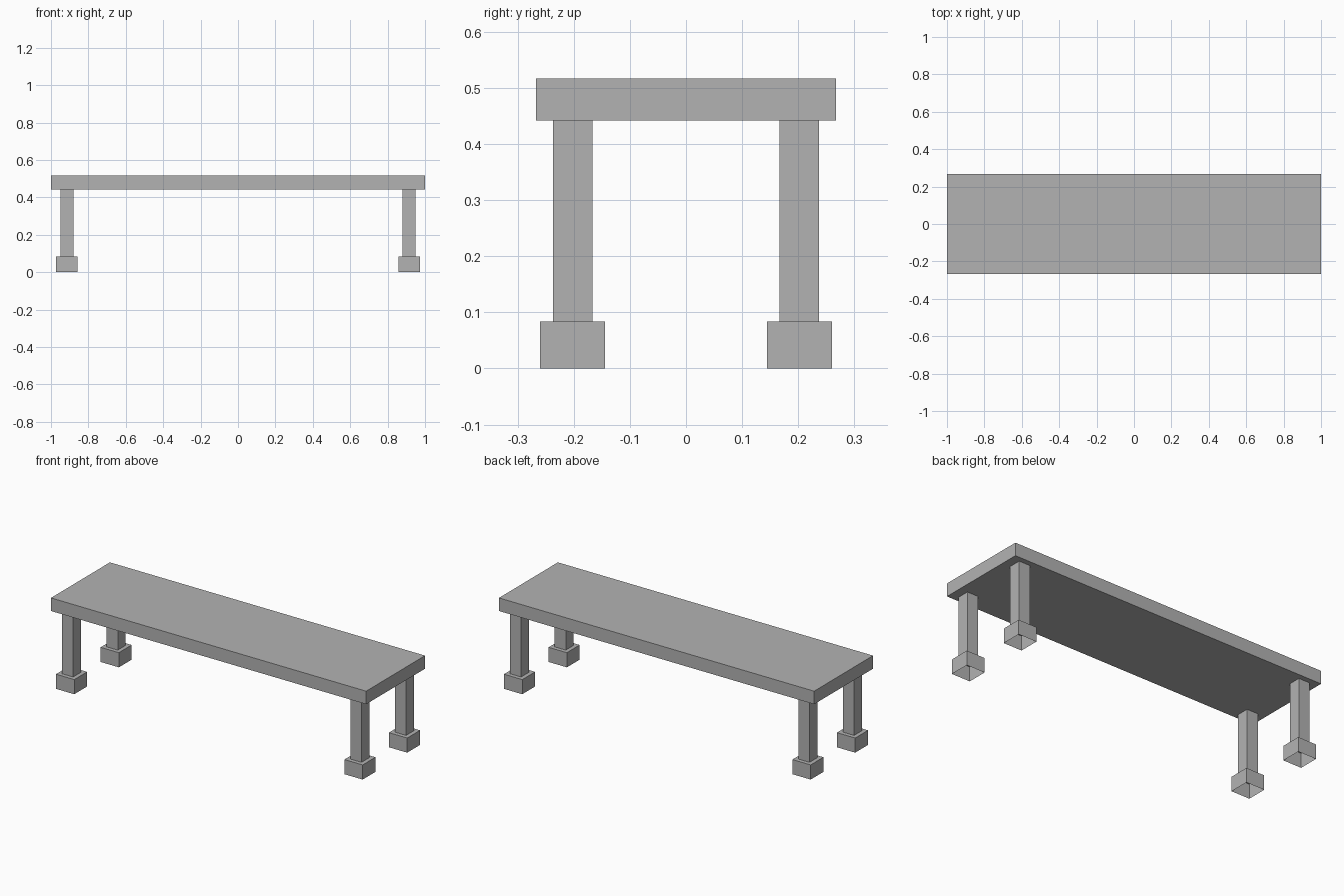
import bpy
import bmesh
from mathutils import Matrix, Vector

cube = bpy.data.objects.get("Cube")
if cube:
    bpy.data.objects.remove(cube, do_unlink=True)

GREY = (0.45, 0.45, 0.45, 1.0)
stone = bpy.data.materials.new("plain_grey")
stone.use_nodes = True
stone.diffuse_color = GREY
stone.node_tree.nodes["Principled BSDF"].inputs["Base Color"].default_value = GREY


def box(name, x, y, bottom, top, width, depth, open_bottom=False):
    """Flat-shaded box, optionally left hollow underneath."""
    bm = bmesh.new()
    size = Matrix.Diagonal((width, depth, top - bottom, 1))
    place = Matrix.Translation(Vector((x, y, (bottom + top) / 2)))
    bmesh.ops.create_cube(bm, size=1, matrix=place @ size)
    bm.normal_update()
    if open_bottom:
        under = [f for f in bm.faces if f.normal.z < -0.5]
        bmesh.ops.delete(bm, geom=under, context="FACES_ONLY")
    mesh = bpy.data.meshes.new(name)
    bm.to_mesh(mesh)
    bm.free()
    mesh.materials.append(stone)
    obj = bpy.data.objects.new(name, mesh)
    bpy.context.collection.objects.link(obj)
    return obj


FOOT_TOP, LEG_TOP, SEAT_TOP = 0.084, 0.442, 0.517

# Long slab
box("seat", 0, 0, LEG_TOP, SEAT_TOP, 2.0, 0.534)

# Square legs on wider hollow feet, one pair at each end
for side, sx in (("left", 1), ("right", -1)):
    for end, sy in (("front", -1), ("back", 1)):
        x, y = sx * 0.915, sy * 0.202
        box(f"{end}_{side}_leg", x, y, FOOT_TOP, LEG_TOP, 0.07, 0.07)
        box(f"{end}_{side}_foot", x, y, 0, FOOT_TOP, 0.116, 0.116, open_bottom=True)
